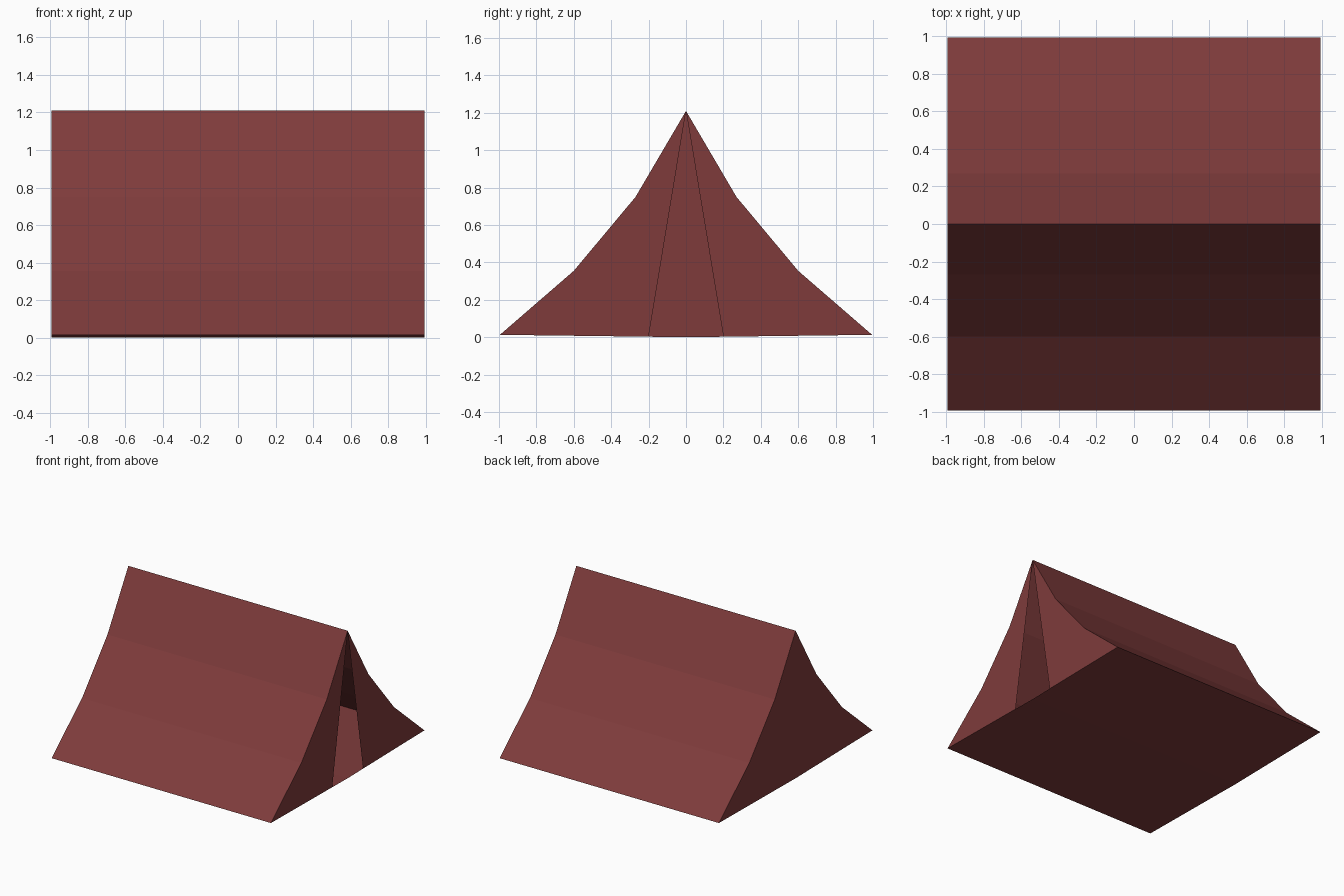
import bpy

if "Cube" in bpy.data.objects:
    bpy.data.objects.remove(bpy.data.objects["Cube"])

# One canvas colour
canvas = bpy.data.materials.new("red brown canvas")
canvas.diffuse_color = (0.21, 0.044, 0.044, 1)
canvas.use_nodes = True
canvas.node_tree.nodes["Principled BSDF"].inputs["Base Color"].default_value = canvas.diffuse_color

# Half profile of the sagging canvas: (y, z) from ridge to hem
SIDE = [(0, 1.21), (0.27, 0.75), (0.60, 0.355), (0.995, 0.013)]
BASE = [(0.2, 0.003), (0, 0.0)]
L = 0.995


def part(name, verts, faces):
    mesh = bpy.data.meshes.new(name)
    mesh.from_pydata(verts, [], faces)
    mesh.materials.append(canvas)
    obj = bpy.data.objects.new(name, mesh)
    bpy.context.collection.objects.link(obj)
    return obj


def sheet(name, profile):
    """Sweep an open (y, z) profile along the length of the tent."""
    n = len(profile)
    verts = [(x, y, z) for x in (-L, L) for y, z in profile]
    return part(name, verts, [(i, i + 1, n + i + 1, n + i) for i in range(n - 1)])


def mirrored(points):
    return [(-y, z) for y, z in points]


# Two roof slopes, normals facing out
sheet("front_slope", mirrored(SIDE))
sheet("rear_slope", SIDE[::-1])

# Groundsheet dipping slightly to the middle
sheet("groundsheet", mirrored([SIDE[-1], BASE[0]]) + [BASE[1], BASE[0], SIDE[-1]])

# Closed end wall
outline = SIDE + BASE + mirrored(BASE[:1]) + mirrored(SIDE[:0:-1])
part("closed_end", [(-L, y, z) for y, z in outline], [tuple(range(len(outline)))])

# Two door flaps leaving a triangular opening
for name, s in (("front_door_flap", -1), ("rear_door_flap", 1)):
    pts = SIDE + BASE[:1]
    face = tuple(range(len(pts)))
    part(name, [(L, s * y, z) for y, z in pts], [face if s < 0 else face[::-1]])
